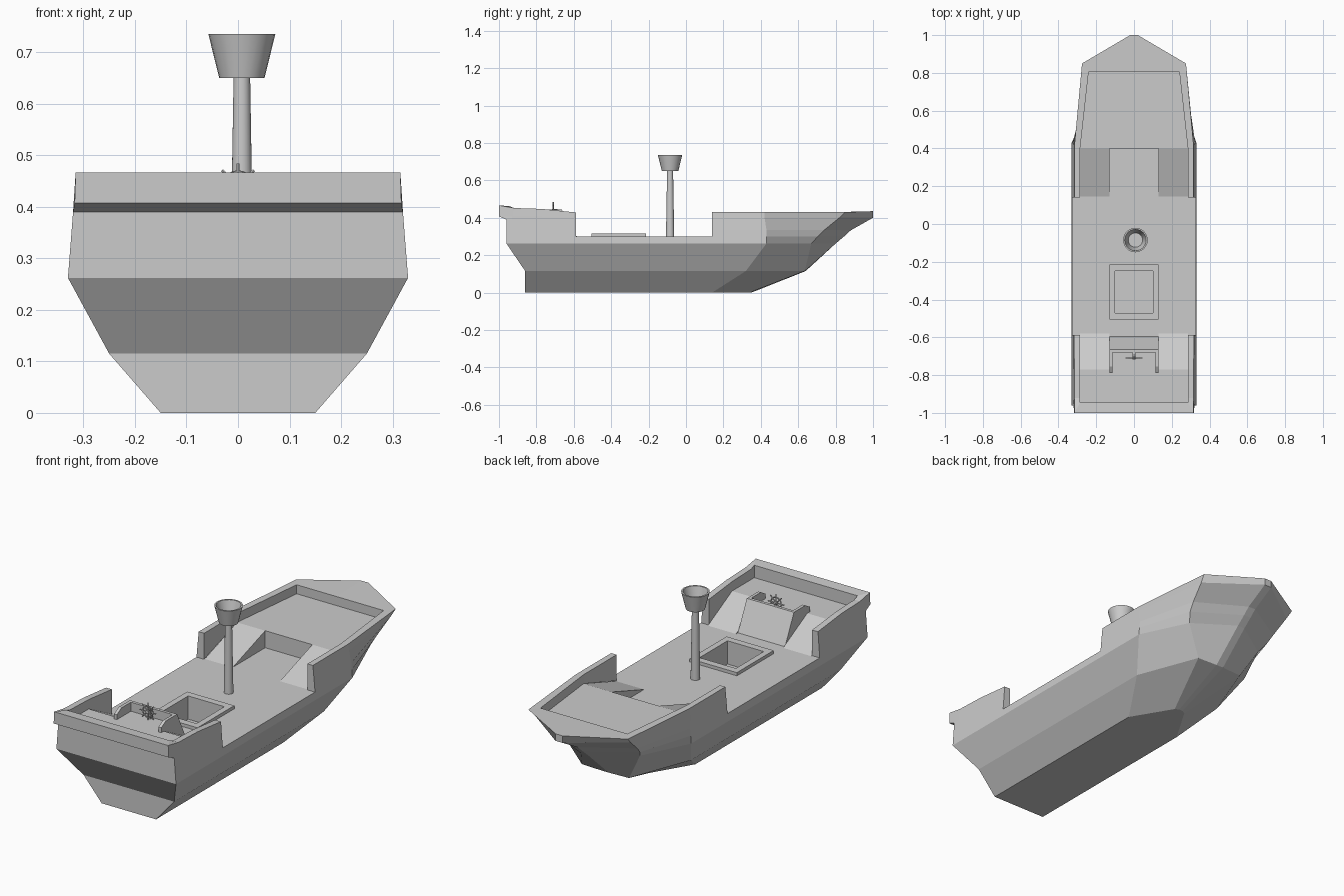
import bpy, bmesh, math

if "Cube" in bpy.data.objects:
    bpy.data.objects.remove(bpy.data.objects["Cube"])


def make(name, bm):
    bmesh.ops.remove_doubles(bm, verts=bm.verts, dist=1e-5)
    bmesh.ops.recalc_face_normals(bm, faces=bm.faces)
    me = bpy.data.meshes.new(name)
    bm.to_mesh(me)
    bm.free()
    ob = bpy.data.objects.new(name, me)
    bpy.context.collection.objects.link(ob)
    return ob


def mirrored(half):
    # starboard half row followed by its port reflection
    return half + [(-x, y, z) for x, y, z in reversed(half)]


def loft(name, rows, closed=True):
    """Bridge rows; closed rows get top/bottom caps, open rows get end caps."""
    bm = bmesh.new()
    vs = [[bm.verts.new(p) for p in r] for r in rows]
    n = len(vs[0])
    for a, b in zip(vs, vs[1:]):
        for i in range(n if closed else n - 1):
            j = (i + 1) % n
            bm.faces.new((a[i], a[j], b[j], b[i]))
    if closed:
        bm.faces.new(vs[0])
        bm.faces.new(vs[-1])
    else:
        bm.faces.new([r[0] for r in vs])
        bm.faces.new([r[-1] for r in vs])
    return make(name, bm)


def extrude_x(name, prof, x0, x1):
    return loft(name, [[(x, y, z) for y, z in prof] for x in (x0, x1)])


def box(name, x, y, z):
    return extrude_x(name, [(y[0], z[0]), (y[1], z[0]), (y[1], z[1]), (y[0], z[1])], *x)


def revolve(name, prof, loc, n=24):
    rows = [[(loc[0] + r * math.cos(2 * math.pi * i / n),
              loc[1] + r * math.sin(2 * math.pi * i / n), z) for i in range(n)] for r, z in prof]
    ob = loft(name, rows)
    bpy.ops.object.select_all(action='DESELECT')
    bpy.context.view_layer.objects.active = ob
    ob.select_set(True)
    bpy.ops.object.shade_smooth_by_angle(angle=math.radians(35))
    return ob


# Hull: stern, midship, shoulder and stem points at each level
def level(z, *pts):
    return mirrored([(x, y, z) for x, y in pts])


hull = loft("hull", [
    level(0, (.15, -.86), (.15, .14), (.03, .34), (.01, .35)),
    level(.115, (.25, -.86), (.25, .32), (.13, .635), (.02, .64)),
    level(.262, (.33, -.96), (.33, .43), (.215, .67), (.02, .80)),
    level(.30, (.327, -.96), (.327, .43), (.24, .705), (.02, .845))])

# Hatch opening cut into the deck
cutter = box("hatch_cutter", (-.10, .10), (-.47, -.25), (.20, .40))
mod = hull.modifiers.new("hatch_hole", 'BOOLEAN')
mod.object = cutter
mod.operation = 'DIFFERENCE'
mod.solver = 'EXACT'
bpy.context.view_layer.objects.active = hull
bpy.ops.object.modifier_apply(modifier=mod.name)
bpy.data.objects.remove(cutter)

# Hatch coaming
def rect(x, y0, y1, z):
    return [(-x, y0, z), (x, y0, z), (x, y1, z), (-x, y1, z)]


bm_rows = [rect(.13, -.505, -.215, .295), rect(.13, -.505, -.215, .316),
           rect(.10, -.47, -.25, .316), rect(.10, -.47, -.25, .295)]
bm = bmesh.new()
vs = [[bm.verts.new(p) for p in r] for r in bm_rows]
for k in range(4):
    a, b = vs[k], vs[(k + 1) % 4]
    for i in range(4):
        bm.faces.new((a[i], a[(i + 1) % 4], b[(i + 1) % 4], b[i]))
make("hatch_coaming", bm)

# Bow bulwark: outer skin, rim, inner skin
loft("bow_bulwark", [mirrored(r) for r in (
    [(.327, .14, .30), (.327, .43, .30), (.24, .705, .30), (.02, .845, .30)],
    [(.324, .14, .335), (.324, .43, .335), (.25, .74, .335), (.02, .88, .332)],
    [(.318, .14, .40), (.318, .42, .40), (.267, .82, .40), (.02, 1, .40)],
    [(.315, .14, .43), (.315, .42, .43), (.275, .85, .43), (.02, 1, .435)],
    [(.285, .14, .43), (.285, .40, .43), (.24, .805, .43), (.02, .805, .43)],
    [(.285, .14, .30), (.285, .40, .385), (.24, .805, .385), (.02, .805, .385)])], closed=False)

# Foredeck
loft("foredeck", [mirrored([(.285, .40, .30), (.22, .65, .30)]),
                  mirrored([(.285, .40, .385), (.24, .805, .385)])])

# Stern bulwark with overhanging transom rim
loft("stern_bulwark", [mirrored(r) for r in (
    [(.327, -.587, .30), (.327, -.77, .30), (.327, -.93, .30), (.327, -.96, .30)],
    [(.32, -.587, .39), (.32, -.77, .39), (.32, -.93, .39), (.32, -.96, .39)],
    [(.319, -.587, .407), (.319, -.77, .407), (.319, -.93, .407), (.317, -1, .407)],
    [(.317, -.587, .428), (.316, -.77, .447), (.316, -.92, .452), (.315, -1, .466)],
    [(.285, -.587, .428), (.285, -.77, .447), (.285, -.92, .452), (.285, -.945, .462)],
    [(.285, -.587, .30), (.285, -.77, .40), (.285, -.92, .40), (.285, -.945, .40)])], closed=False)

# Quarterdeck with sloped front wall, plus ramps and side rails on both sides
box("quarterdeck", (-.285, .285), (-.945, -.77), (.30, .40))
extrude_x("helm_platform", [(-.595, .30), (-.665, .445), (-.68, .445), (-.68, .40),
                            (-.77, .40), (-.77, .30)], -.13, .13)
for s, side in ((1, "right"), (-1, "left")):
    extrude_x("bow_ramp_" + side, [(.145, .30), (.40, .385), (.40, .30)], s * .13, s * .285)
    extrude_x("stern_ramp_" + side, [(-.58, .30), (-.77, .40), (-.77, .30)], s * .13, s * .285)
    extrude_x("helm_rail_" + side, [(-.68, .40), (-.68, .445), (-.755, .445), (-.79, .425),
                                    (-.79, .40)], s * .115, s * .13)

# Mast and hollow lookout
MAST = (.0075, -.085)
revolve("mast", [(.022, .295), (.016, .655)], MAST)
revolve("lookout", [(.044, .65), (.065, .735), (.057, .735), (.038, .665)], MAST)

# Steering wheel: rim, spokes, hub and post
C = (0, -.71, .44)
bpy.ops.mesh.primitive_torus_add(major_radius=.028, minor_radius=.003, major_segments=16,
                                 minor_segments=6, location=C, rotation=(math.pi / 2, 0, 0))
bpy.context.object.name = "wheel_rim"
for i in range(4):
    bpy.ops.mesh.primitive_cylinder_add(vertices=6, radius=.003, depth=.088, location=C,
                                        rotation=(0, i * math.pi / 4, 0))
    bpy.context.object.name = "wheel_spoke"
bpy.ops.mesh.primitive_cylinder_add(vertices=8, radius=.008, depth=.03, location=(0, -.702, .44),
                                    rotation=(math.pi / 2, 0, 0))
bpy.context.object.name = "wheel_hub"
box("wheel_post", (-.007, .007), (-.70, -.68), (.395, .445))
